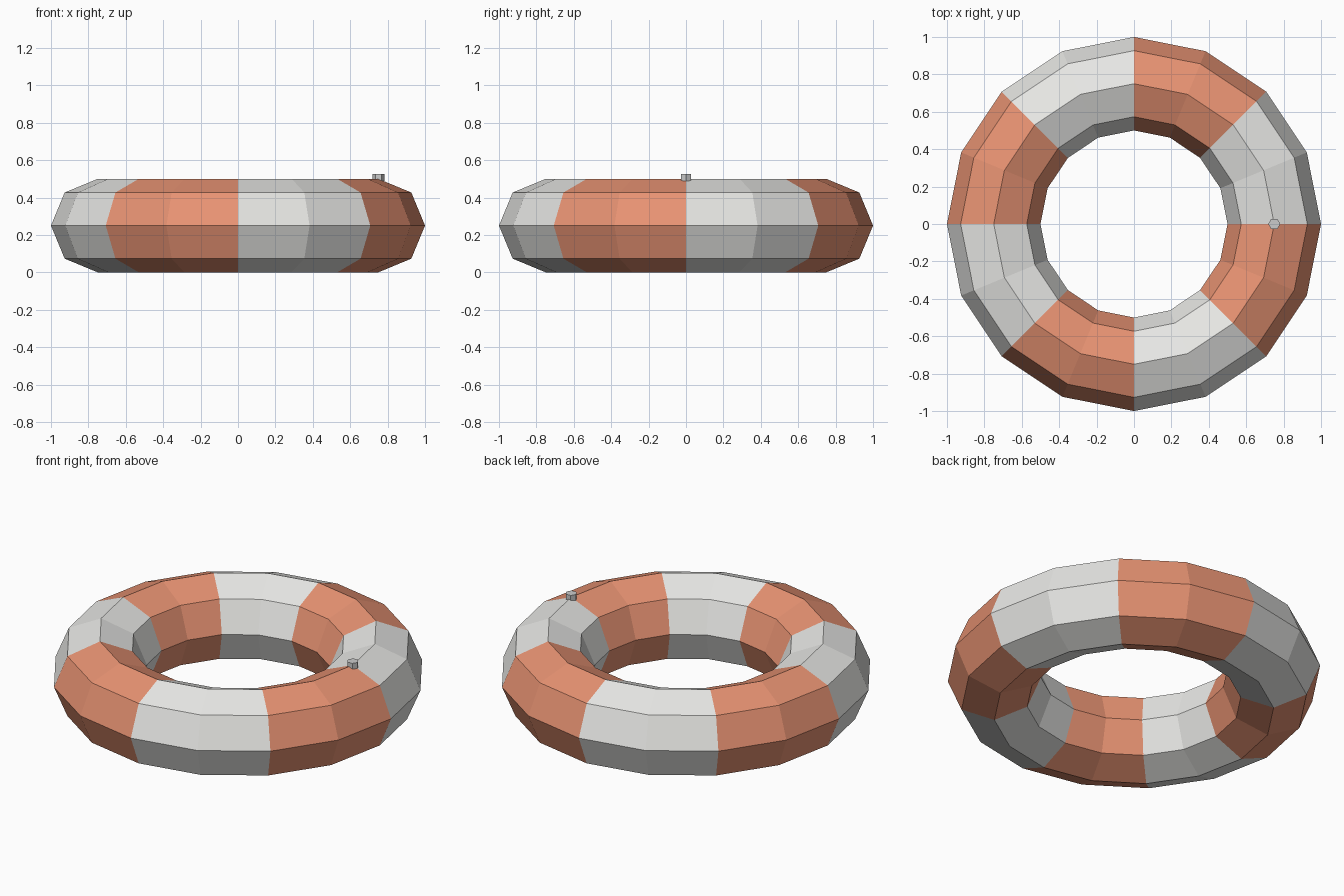
import bpy
import math

cube = bpy.data.objects.get("Cube")
if cube:
    bpy.data.objects.remove(cube, do_unlink=True)


def make_material(name, rgb):
    mat = bpy.data.materials.new(name)
    mat.use_nodes = True
    color = (*rgb, 1.0)
    mat.diffuse_color = color
    mat.node_tree.nodes["Principled BSDF"].inputs["Base Color"].default_value = color
    return mat


white = make_material("white vinyl", (0.80, 0.80, 0.78))
orange = make_material("orange vinyl", (0.80, 0.29, 0.17))
grey = make_material("grey plastic", (0.60, 0.60, 0.60))

# Inflated ring, faceted
MAJOR, MINOR = 0.75, 0.25
bpy.ops.mesh.primitive_torus_add(
    major_segments=16, minor_segments=8,
    major_radius=MAJOR, minor_radius=MINOR, location=(0, 0, MINOR))
ring = bpy.context.object
ring.name = "swim_ring"
ring.data.materials.append(white)
ring.data.materials.append(orange)

# Eight alternating stripes around the ring
for face in ring.data.polygons:
    angle = math.atan2(face.center.y, face.center.x) % math.tau
    face.material_index = int(angle / (math.tau / 8)) % 2
    face.use_smooth = False

# Small six-sided air valve on top
bpy.ops.mesh.primitive_cylinder_add(
    vertices=6, radius=0.032, depth=0.035,
    location=(MAJOR, 0, 0.507), rotation=(0, 0, math.radians(30)))
valve = bpy.context.object
valve.name = "air_valve"
valve.data.materials.append(grey)
